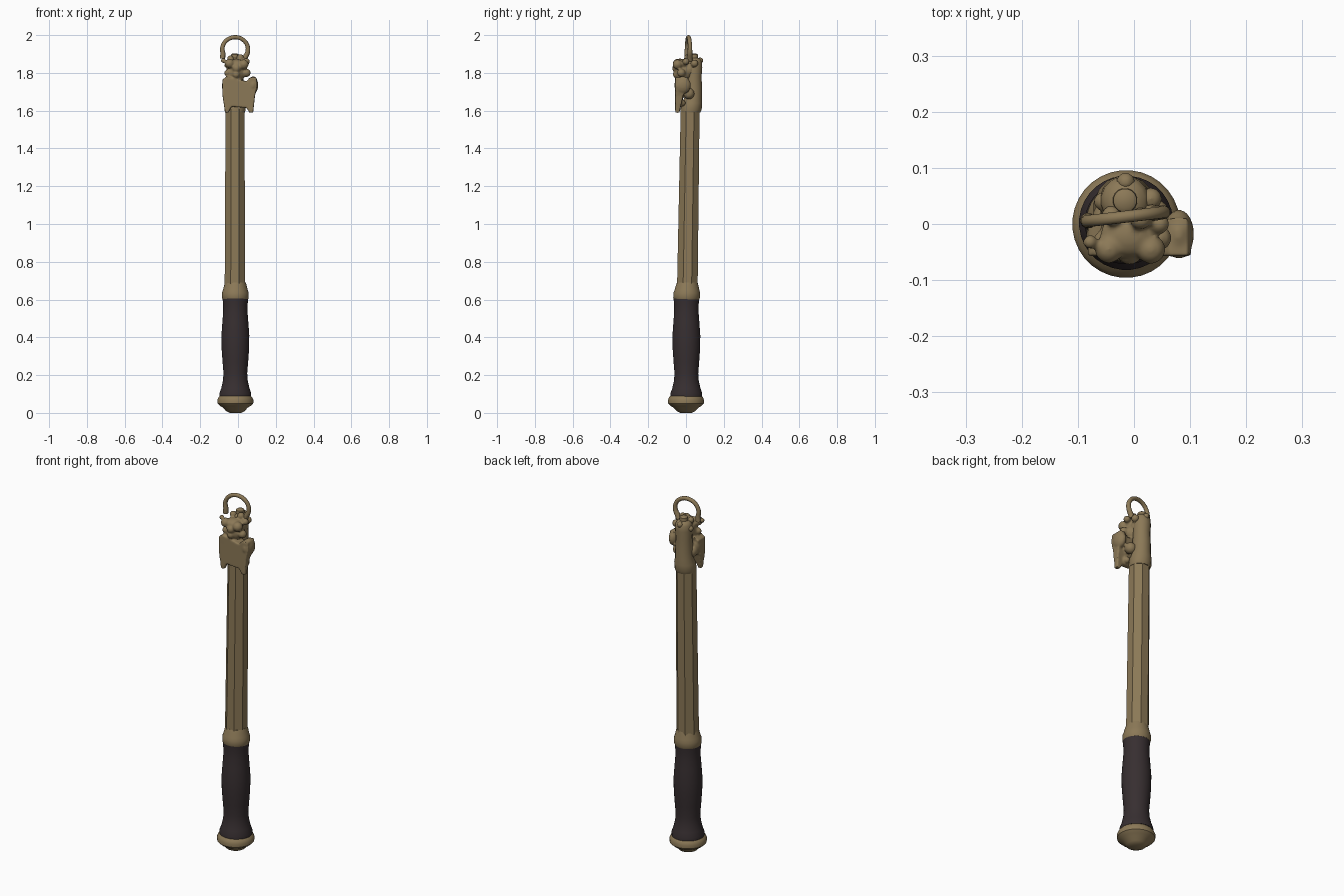
import bpy, bmesh, math
from mathutils import Matrix, Vector

if "Cube" in bpy.data.objects:
    bpy.data.objects.remove(bpy.data.objects["Cube"])

def material(name, rgb):
    m = bpy.data.materials.new(name)
    m.diffuse_color = (*rgb, 1)
    m.use_nodes = True
    m.node_tree.nodes["Principled BSDF"].inputs["Base Color"].default_value = m.diffuse_color
    return m

BRASS = material("aged brass", (0.26, 0.19, 0.095))
DARK = material("dark leather", (0.038, 0.028, 0.03))

def finish(bm, name, mat, angle=30):
    bmesh.ops.recalc_face_normals(bm, faces=bm.faces)
    me = bpy.data.meshes.new(name)
    bm.to_mesh(me)
    bm.free()
    ob = bpy.data.objects.new(name, me)
    bpy.context.collection.objects.link(ob)
    me.materials.append(mat)
    smooth(ob, angle)
    return ob

def smooth(ob, angle):
    bpy.ops.object.select_all(action='DESELECT')
    ob.select_set(True)
    bpy.context.view_layer.objects.active = ob
    bpy.ops.object.shade_smooth_by_angle(angle=math.radians(angle))

def lathe(name, rings, n, mat, angle=30, x=-0.014):
    """Stack of n-sided rings given as (z, radius, centre y)."""
    bm = bmesh.new()
    loops = []
    for z, r, y in rings:
        loops.append([bm.verts.new((x + r * math.cos(2 * math.pi * (i + .5) / n),
                                    y + r * math.sin(2 * math.pi * (i + .5) / n), z))
                      for i in range(n)])
    for a, b in zip(loops, loops[1:]):
        for i in range(n):
            j = (i + 1) % n
            bm.faces.new((a[i], a[j], b[j], b[i]))
    bm.faces.new(loops[0])
    bm.faces.new(loops[-1])
    return finish(bm, name, mat, angle)

# Pommel, grip and collar
lathe("pommel", [(0, .03, 0), (.01, .05, 0), (.028, .066, 0), (.036, .08, 0), (.05, .095, 0),
                 (.068, .096, 0), (.082, .09, 0), (.092, .08, 0)], 32, BRASS, 40)
lathe("grip", [(.088, .084, .002), (.105, .084, .002), (.13, .075, .002), (.17, .066, .002),
               (.21, .063, .002), (.27, .068, .002), (.34, .073, .002), (.41, .074, .002),
               (.48, .069, .002), (.53, .065, .002), (.57, .065, .002), (.605, .068, .002)], 32, DARK, 50)
lathe("collar", [(.6, .067, .003), (.61, .071, .003), (.635, .071, .004), (.65, .066, .005),
                 (.675, .06, .006), (.69, .055, .007)], 32, BRASS, 35)

# Octagonal shaft, leaning slightly back
lathe("shaft", [(.66, .059, .007), (1.61, .054, .022)], 8, BRASS, 25, -.016)

# Rough rear post above the shaft
lathe("post", [(1.59, .053, .024), (1.605, .057, .027), (1.64, .055, .032), (1.67, .047, .038),
               (1.72, .046, .04), (1.78, .043, .04), (1.83, .045, .042), (1.86, .043, .042),
               (1.875, .035, .042), (1.88, .022, .042), (1.897, .021, .042), (1.902, .014, .042)],
      16, BRASS, 45, -.016)

# Carved front figure: a tapered slab and lumps, fused into one skin
bm = bmesh.new()
outline = [(-.082, 1.765), (-.06, 1.78), (.045, 1.755), (.062, 1.775), (.098, 1.775), (.102, 1.73),
           (.09, 1.68), (.08, 1.59), (.06, 1.59), (.045, 1.615), (-.035, 1.622), (-.05, 1.59),
           (-.068, 1.588), (-.082, 1.68)]
front = [bm.verts.new((x, -.057, z)) for x, z in outline]
back = [bm.verts.new((x, -.035 + max(0, z - 1.6) * .26, z)) for x, z in outline]
bm.faces.new(front)
bm.faces.new(back[::-1])
for i in range(len(outline)):
    j = (i + 1) % len(outline)
    bm.faces.new((front[j], front[i], back[i], back[j]))
bmesh.ops.recalc_face_normals(bm, faces=bm.faces)

def lump(c, s):
    bmesh.ops.create_icosphere(bm, subdivisions=3, radius=1,
                               matrix=Matrix.Translation(c) @ Matrix.Diagonal((*s, 1)))

lump((.08, -.018, 1.735), (.027, .044, .047))      # right shoulder
lump((-.062, -.02, 1.73), (.023, .035, .045))      # left shoulder
lump((-.01, -.012, 1.80), (.05, .045, .05))        # neck
lump((-.01, -.02, 1.845), (.05, .04, .028))        # head
for x, y, z, r in [(-.045, -.045, 1.85, .025), (.03, -.045, 1.845, .026), (-.008, -.05, 1.825, .023),
                   (-.055, -.03, 1.80, .018), (.045, -.025, 1.80, .022), (-.01, -.05, 1.792, .02),
                   (-.055, .04, 1.84, .017), (.03, .045, 1.85, .02), (-.015, .075, 1.865, .017),
                   (.012, .01, 1.88, .02), (-.04, .015, 1.875, .018), (.045, .0, 1.86, .018),
                   (-.078, -.032, 1.865, .013), (.03, -.02, 1.64, .018), (-.04, .01, 1.70, .035),
                   (.035, .015, 1.69, .03), (-.015, .02, 1.82, .045)]:
    lump((x, y, z), (r, r, r))
figure = finish(bm, "carved_figure", BRASS, 60)
mod = figure.modifiers.new("fuse", 'REMESH')
mod.mode = 'VOXEL'
mod.voxel_size = .005
mod.use_smooth_shade = True
soft = figure.modifiers.new("soften", 'SMOOTH')
soft.factor = .5
soft.iterations = 4
for m in ("fuse", "soften"):
    bpy.ops.object.modifier_apply(modifier=m)
smooth(figure, 60)

# Hanging ring: open arch of round bar, thicker at the feet
path = [Vector((-.082, .006, 1.875))]
for i in range(25):
    a = math.pi * (1.1 - 1.3 * i / 24)
    path.append(Vector((-.015 + .068 * math.cos(a), .013 + .008 * math.cos(a), 1.925 + .064 * math.sin(a))))
path.append(Vector((.03, .02, 1.865)))
cu = bpy.data.curves.new("hanging_ring", 'CURVE')
cu.dimensions = '3D'
cu.bevel_depth = .011
cu.bevel_resolution = 3
cu.use_fill_caps = True
sp = cu.splines.new('POLY')
sp.points.add(len(path) - 1)
for pt, p in zip(sp.points, path):
    pt.co = (*p, 1)
    pt.radius = 1 + max(0, 1.95 - p.z) * 4
ring = bpy.data.objects.new("hanging_ring", cu)
bpy.context.collection.objects.link(ring)
cu.materials.append(BRASS)
bpy.ops.object.select_all(action='DESELECT')
ring.select_set(True)
bpy.context.view_layer.objects.active = ring
bpy.ops.object.convert(target='MESH')
smooth(bpy.context.view_layer.objects.active, 50)
